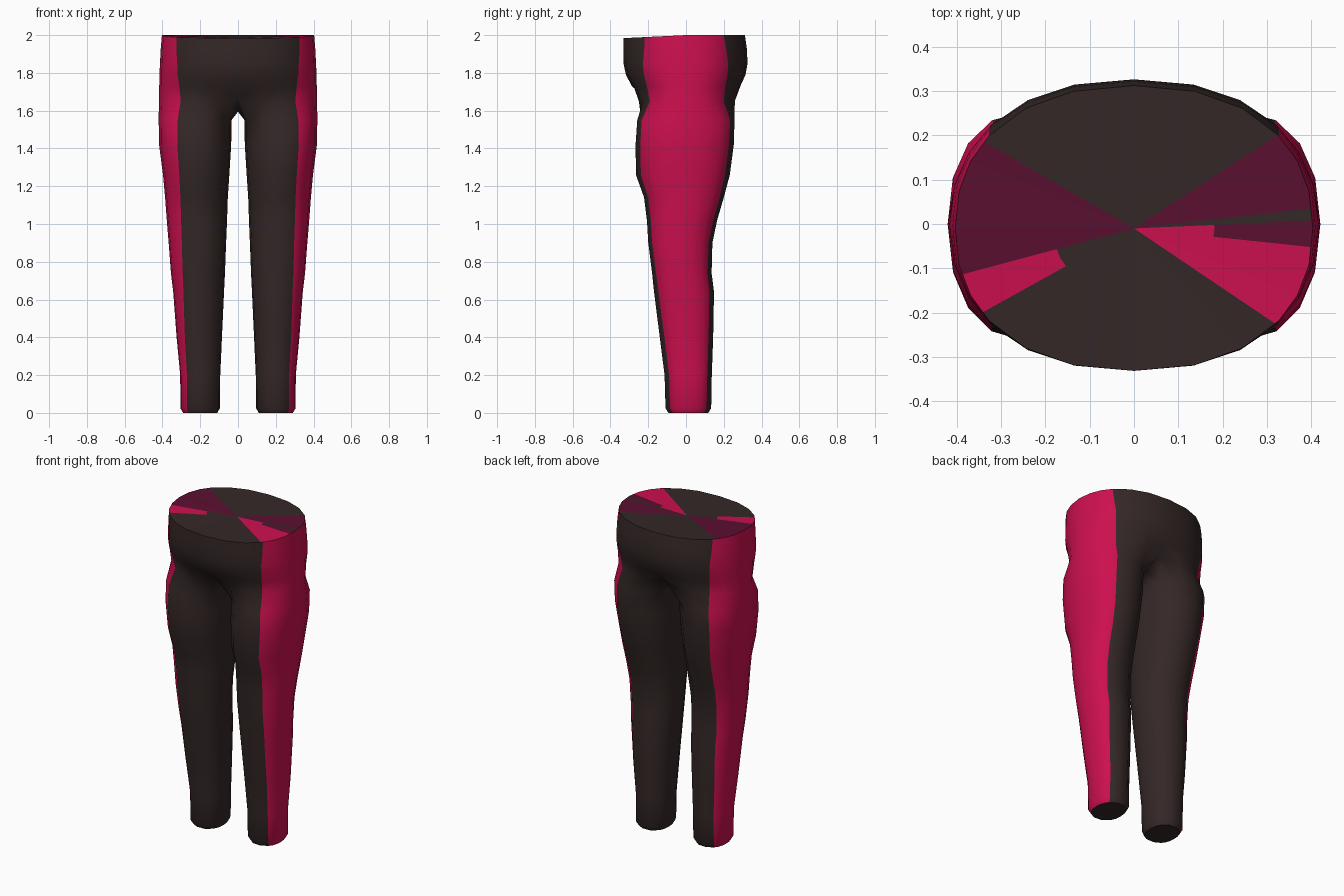
import bpy, bmesh, math
from mathutils import Vector

if "Cube" in bpy.data.objects:
    bpy.data.objects.remove(bpy.data.objects["Cube"])


def material(name, rgb):
    m = bpy.data.materials.new(name)
    m.diffuse_color = (*rgb, 1)
    m.use_nodes = True
    m.node_tree.nodes["Principled BSDF"].inputs["Base Color"].default_value = m.diffuse_color
    return m


MATS = [material("charcoal", (0.034, 0.021, 0.020)),
        material("crimson", (0.61, 0.005, 0.078)),
        material("maroon", (0.105, 0.005, 0.030))]
BLACK, RED, MAROON = range(3)


def make_object(name, bm):
    mesh = bpy.data.meshes.new(name)
    bm.to_mesh(mesh)
    bm.free()
    obj = bpy.data.objects.new(name, mesh)
    bpy.context.collection.objects.link(obj)
    for m in MATS:
        mesh.materials.append(m)
    return obj


def squircle(a, cx, rx, cy, ry, power):
    c, s = math.cos(math.radians(a)), math.sin(math.radians(a))
    f = lambda v: math.copysign(abs(v) ** (2 / power), v)
    return cx + rx * f(c), cy + ry * f(s)


def outer_angles(end, stripe):
    """13 angles from front to back; the middle 7 span the side stripe."""
    step = (end - stripe) / 3
    front = [-end + step * i for i in range(3)]
    return front + [stripe * (i - 3) / 3 for i in range(7)] + [-a for a in front[::-1]]


# leg sections: z, inner x, outer x, front y, back y, stripe half angle
LEG = [(0.00, .110, .290, -.095, .12, 48), (0.025, .096, .305, -.11, .135, 50),
       (0.20, .094, .306, -.115, .138, 51), (0.40, .085, .325, -.14, .145, 53),
       (0.64, .074, .343, -.17, .149, 56), (0.74, .069, .355, -.18, .136, 58),
       (0.90, .063, .367, -.20, .140, 60), (1.02, .058, .377, -.207, .165, 61),
       (1.14, .054, .386, -.222, .20, 62), (1.26, .046, .397, -.265, .232, 62),
       (1.42, .036, .418, -.267, .253, 63), (1.55, .034, .420, -.258, .257, 64)]
# hip sections: z, side x, front y, back y, stripe half angle
HIP = [(1.65, .419, -.257, .266, 46), (1.73, .417, -.287, .288, 44),
       (1.79, .416, -.318, .315, 42), (1.85, .413, -.331, .326, 41),
       (1.93, .409, -.331, .322, 39), (2.00, .403, -.331, .312, 38)]

bm = bmesh.new()
rings = []
for z, x0, x1, y0, y1, stripe in LEG:
    angles = outer_angles(140, stripe) + [160, 180, 200]
    rings.append([bm.verts.new((*squircle(a, (x0 + x1) / 2, (x1 - x0) / 2,
                  (y0 + y1) / 2, (y1 - y0) / 2, 2.25), z)) for a in angles])

rim = []
for k, (z, x, y0, y1, stripe) in enumerate(HIP):
    ring = []
    for i, a in enumerate(outer_angles(90, stripe)):
        px, py = squircle(a, 0, x, (y0 + y1) / 2, (y1 - y0) / 2, 2.25)
        if i in (0, 12):
            px = 0
        pz = z
        if k == 0 and i in (0, 12):      # hollow above the crotch
            py, pz = py * 0.82, 1.665
        if k == len(HIP) - 1:            # waistline dips at the front
            pz -= 0.016 * max(0, -py / 0.33)
            rim.append(Vector((px, py, pz)))
        ring.append(bm.verts.new((px, py, pz)))
    if k == 0:                           # crotch seam on the centre plane
        ring += [bm.verts.new((0, y, cz)) for y, cz in ((.10, 1.61), (0, 1.595), (-.10, 1.61))]
    rings.append(ring)

for lo, hi in zip(rings, rings[1:]):
    closed = len(hi) == 16
    for i in range(16 if closed else 12):
        j = (i + 1) % 16
        f = bm.faces.new((lo[i], lo[j], hi[j], hi[i]))
        f.material_index = RED if 3 <= i < 9 else BLACK
bm.faces.new(rings[0][::-1])             # ankle end
for f in bm.faces:
    f.smooth = True

leggings = make_object("leggings", bm)
mirror = leggings.modifiers.new("other_leg", 'MIRROR')
mirror.use_clip = True
mirror.merge_threshold = 0.0005
bpy.context.view_layer.objects.active = leggings
leggings.select_set(True)
bpy.ops.object.shade_smooth_by_angle(angle=math.radians(50))

# waist cap: wedges coloured by direction (start, end, inner colour, outer colour)
SECTORS = [(-34, -6, RED, RED), (-6, 2.5, RED, MAROON), (6.5, 33, MAROON, MAROON),
           (150, 195, MAROON, MAROON), (195, 209, BLACK, RED)]
centre = Vector((0, -0.01, 1.984))
loop = rim + [Vector((-p.x, p.y, p.z)) for p in rim[-2:0:-1]]


def heading(p):
    return (math.degrees(math.atan2(p.y - centre.y, p.x)) + 90.0001) % 360 - 90.0001


def rim_point(angle):
    d = Vector((math.cos(math.radians(angle)), math.sin(math.radians(angle))))
    for p, q in zip(loop, loop[1:] + loop[:1]):
        a, b = (p - centre).xy, (q - centre).xy
        ca, cb = d.cross(a), d.cross(b)
        if ca <= 1e-7 and cb > 1e-7 and d.dot(a + b) > 0:
            return p.lerp(q, ca / (ca - cb))
    return loop[0]


turns = sorted({round(heading(p), 3) for p in loop} | {a for s in SECTORS for a in s[:2]})
bm = bmesh.new()
mid = bm.verts.new(centre)
outer = [rim_point(a) for a in turns]
inner_v = [bm.verts.new(centre.lerp(p, 0.45)) for p in outer]
outer_v = [bm.verts.new(p) for p in outer]
for i, a in enumerate(turns):
    j = (i + 1) % len(turns)
    b = turns[j] if j else turns[0] + 360
    colours = next((s[2:] for s in SECTORS if s[0] < (a + b) / 2 < s[1]), (BLACK, BLACK))
    bm.faces.new((mid, inner_v[i], inner_v[j])).material_index = colours[0]
    bm.faces.new((inner_v[i], outer_v[i], outer_v[j], inner_v[j])).material_index = colours[1]
make_object("waist_cap", bm)
